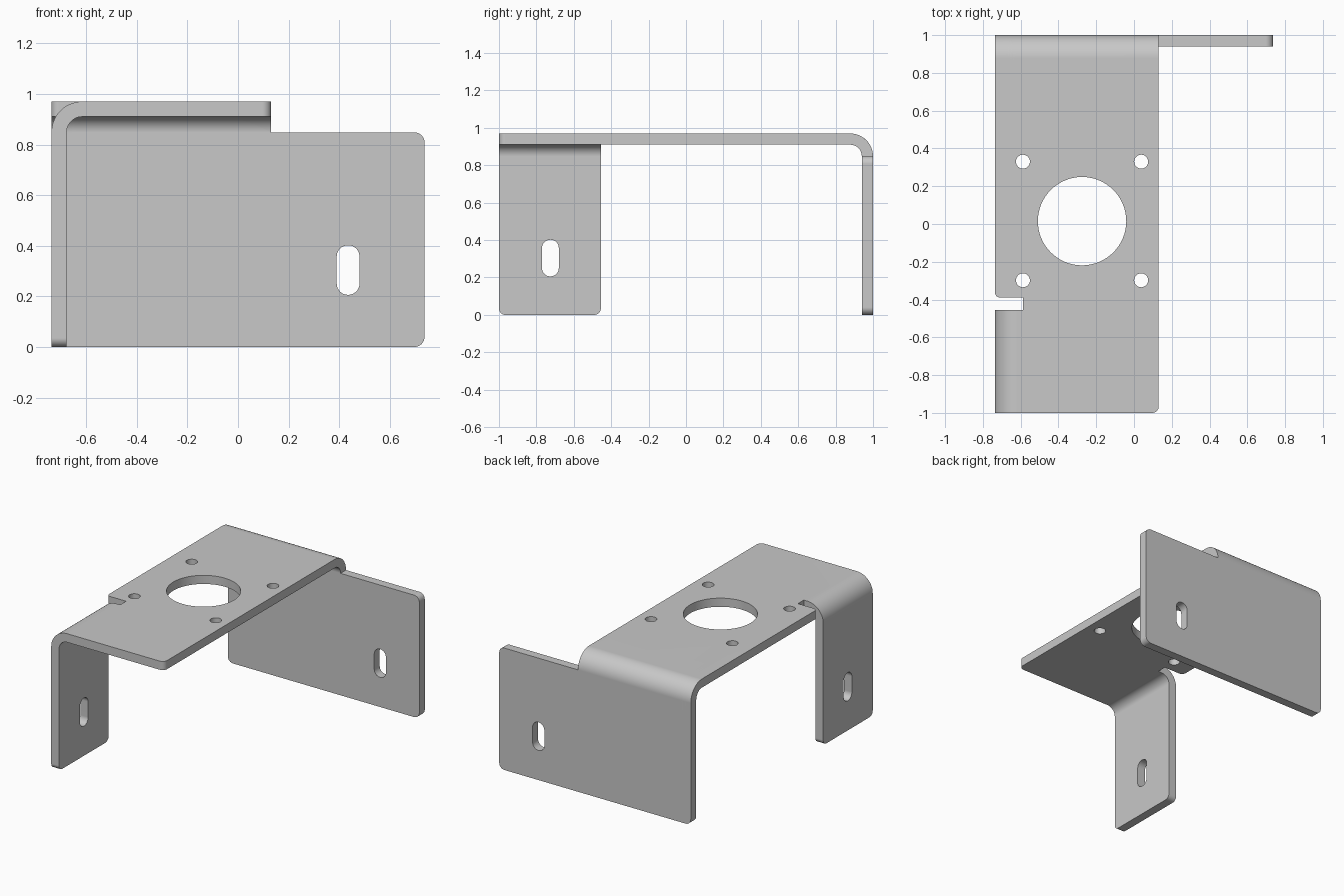
import bpy, bmesh
from math import pi, sin, cos
from mathutils import Vector

cube = bpy.data.objects.get("Cube")
if cube:
    bpy.data.objects.remove(cube)

HEIGHT, THICK, BEND = 0.97, 0.06, 0.122   # overall height, sheet thickness, outer bend radius
EDGE = 0.737                              # half width
SIDE_X, BACK_Y = BEND - EDGE, 1 - BEND    # lines where the two bends start
ARC = BEND * pi / 2                       # flat length of one bend
REACH = ARC + HEIGHT - BEND               # flat length from bend line to flange end
STEPS = 12
bm = bmesh.new()


def loop(points):
    verts = [bm.verts.new((x, y, 0)) for x, y in points]
    for a, b in zip(verts, verts[1:] + verts[:1]):
        bm.edges.new((a, b))


def rounded(corners, segs=8):
    """Polygon outline whose corners (x, y, radius) are filleted."""
    out = []
    for i, (x, y, r) in enumerate(corners):
        p = Vector((x, y))
        if not r:
            out.append(p)
            continue
        to_prev = (Vector(corners[i - 1][:2]) - p).normalized()
        to_next = (Vector(corners[(i + 1) % len(corners)][:2]) - p).normalized()
        centre = p + (to_prev + to_next) * r
        for k in range(segs + 1):
            a = k / segs * pi / 2
            out.append(centre - to_next * r * cos(a) - to_prev * r * sin(a))
    return out


def circle(x, y, r, n):
    loop([(x + r * cos(2 * pi * k / n), y + r * sin(2 * pi * k / n)) for k in range(n)])


def slot(x, y, hx, hy):
    r = min(hx, hy) - 0.0005
    loop(rounded([(x - hx, y - hy, r), (x + hx, y - hy, r),
                  (x + hx, y + hy, r), (x - hx, y + hy, r)]))


# Unfolded sheet outline, with relief notch beside the side flange
loop(rounded([
    (-EDGE, -0.39, 0.03), (-0.588, -0.39, 0), (-0.588, -0.455, 0),
    (SIDE_X - REACH, -0.455, 0.035), (SIDE_X - REACH, -1, 0.035),
    (0.131, -1, 0.035), (0.131, BACK_Y + ARC, 0), (EDGE, BACK_Y + ARC, 0.04),
    (EDGE, BACK_Y + REACH, 0.04), (-EDGE, BACK_Y + REACH, 0.04)]))

# Motor opening, screw holes and flange slots
circle(-0.275, 0.015, 0.234, 64)
for hx in (-0.588, 0.038):
    for hy in (-0.298, 0.33):
        circle(hx, hy, 0.037, 28)
SLOT_AT = REACH - 0.304
slot(0.435, BACK_Y + SLOT_AT, 0.045, 0.098)
slot(SIDE_X - SLOT_AT, -0.725, 0.098, 0.045)

bmesh.ops.triangle_fill(bm, use_beauty=True, edges=bm.edges[:], normal=(0, 0, 1))

# Cut the bends into strips
for k in range(STEPS + 1):
    d = ARC * k / STEPS
    for co, no in (((SIDE_X - d, 0, 0), (1, 0, 0)), ((0, BACK_Y + d, 0), (0, 1, 0))):
        bmesh.ops.bisect_plane(bm, geom=bm.verts[:] + bm.edges[:] + bm.faces[:],
                               dist=1e-5, plane_co=co, plane_no=no)

# Thicken the sheet: a lowered copy joined by rim walls
rim = [e for e in bm.edges if e.is_boundary]
lower = bmesh.ops.duplicate(bm, geom=bm.verts[:] + bm.edges[:] + bm.faces[:])
twin = lower["vert_map"]
for e in rim:
    a, b = e.verts
    bm.faces.new((a, b, twin[b], twin[a]))
for v in lower["geom"]:
    if isinstance(v, bmesh.types.BMVert):
        v.co.z = -THICK


def fold(d, depth):
    """Outward and vertical position of a point d past a bend line."""
    r = BEND - depth
    a = min(d / ARC, 1) * pi / 2
    return r * sin(a), HEIGHT - BEND + r * cos(a) - max(d - ARC, 0)


# Fold both flanges down
for v in bm.verts:
    x, y, z = v.co
    if y > BACK_Y:
        out, up = fold(y - BACK_Y, -z)
        v.co = (x, BACK_Y + out, up)
    elif x < SIDE_X and y < -0.42:
        out, up = fold(SIDE_X - x, -z)
        v.co = (SIDE_X - out, y, up)
    else:
        v.co.z = HEIGHT + z
bmesh.ops.recalc_face_normals(bm, faces=bm.faces[:])

mesh = bpy.data.meshes.new("folded_bracket")
bm.to_mesh(mesh)
bm.free()
bracket = bpy.data.objects.new("folded_bracket", mesh)
bpy.context.collection.objects.link(bracket)

steel = bpy.data.materials.new("grey_steel")
steel.use_nodes = True
colour = (0.58, 0.58, 0.58, 1)
steel.diffuse_color = colour
steel.node_tree.nodes["Principled BSDF"].inputs["Base Color"].default_value = colour
mesh.materials.append(steel)

# Smooth bends and holes, flat faces elsewhere
bpy.context.view_layer.objects.active = bracket
bracket.select_set(True)
bpy.ops.object.shade_smooth_by_angle(angle=pi / 6)
weighted = bracket.modifiers.new("even_shading", "WEIGHTED_NORMAL")
weighted.keep_sharp = True
